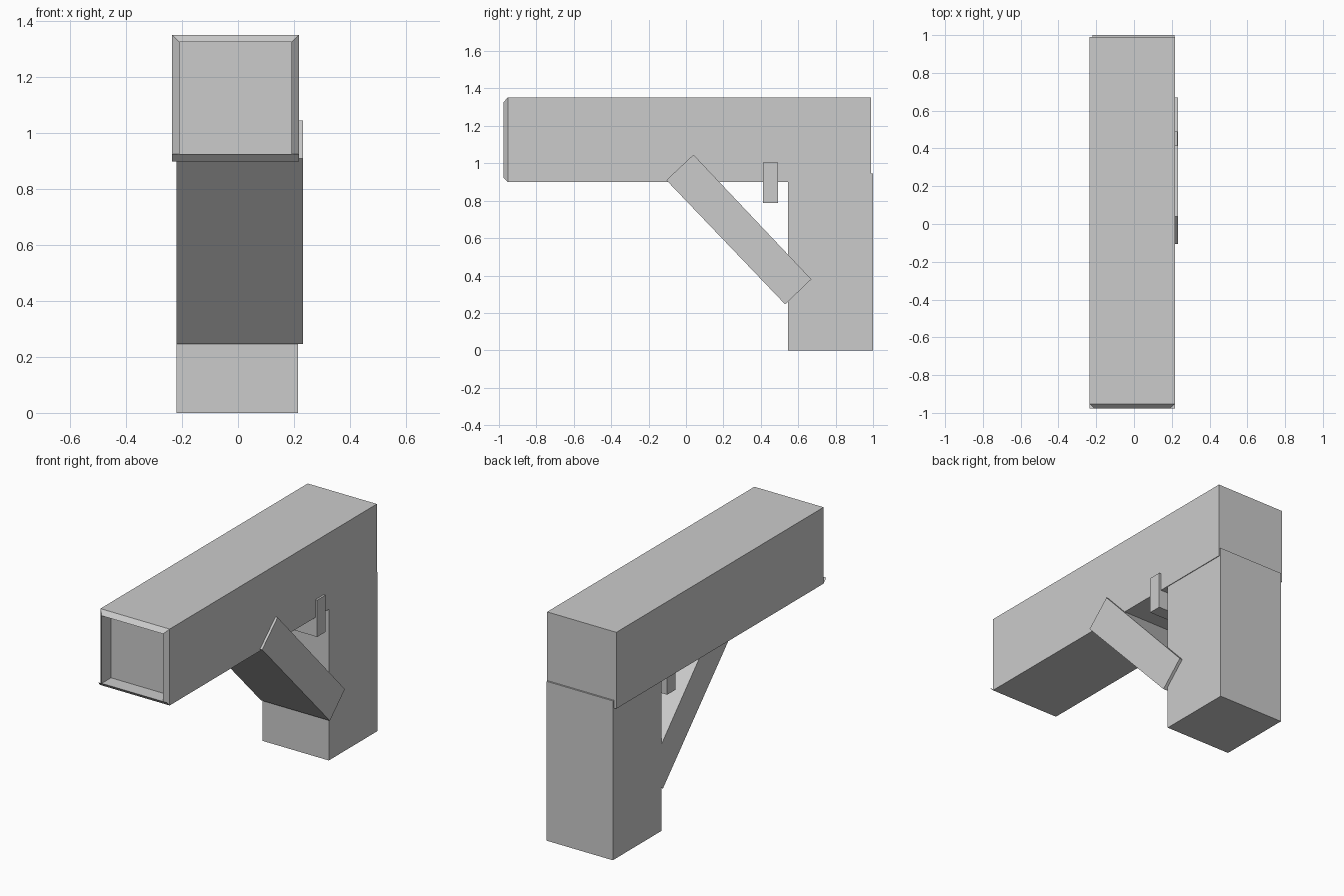
import bpy, bmesh

if "Cube" in bpy.data.objects:
    bpy.data.objects.remove(bpy.data.objects["Cube"])


def finish(name, bm, fix_normals=True):
    if fix_normals:
        bmesh.ops.recalc_face_normals(bm, faces=bm.faces)
    mesh = bpy.data.meshes.new(name)
    bm.to_mesh(mesh)
    bm.free()
    obj = bpy.data.objects.new(name, mesh)
    bpy.context.collection.objects.link(obj)
    return obj


def side_prism(name, profile, x0, x1):
    """Extrude a (y, z) side profile from x0 to x1."""
    bm = bmesh.new()
    face = bm.faces.new([bm.verts.new((x0, y, z)) for y, z in profile])
    ext = bmesh.ops.extrude_face_region(bm, geom=[face])
    moved = [v for v in ext["geom"] if isinstance(v, bmesh.types.BMVert)]
    bmesh.ops.translate(bm, verts=moved, vec=(x1 - x0, 0, 0))
    return finish(name, bm)


def rect(y0, y1, z0, z1):
    return [(y0, z0), (y1, z0), (y1, z1), (y0, z1)]


# Upright post
side_prism("post", rect(0.545, 1.0, 0.0, 0.945), -0.22, 0.214)

# Diagonal brace, running into both beam and post
side_prism("brace", [(-0.105, 0.91), (0.04, 1.046), (0.67, 0.38), (0.53, 0.246)],
           -0.22, 0.232)

# Short peg under the beam
side_prism("peg", rect(0.413, 0.491, 0.787, 1.005), -0.22, 0.23)

# Beam: rectangular rings from the back, over the sloped front rim, into the recess
X0, X1, Z0, Z1 = -0.236, 0.218, 0.899, 1.352
RIM = 0.026
bm = bmesh.new()
rings = []
for y, inset in [(0.99, 0), (-0.952, 0), (-0.977, RIM), (-0.89, RIM)]:
    a, b, c, d = X0 + inset, X1 - inset, Z0 + inset, Z1 - inset
    rings.append([bm.verts.new((x, y, z)) for x, z in [(a, c), (b, c), (b, d), (a, d)]])
for r, s in zip(rings, rings[1:]):
    for i in range(4):
        j = (i + 1) % 4
        bm.faces.new((r[i], r[j], s[j], s[i]))
bm.faces.new(rings[0])
bm.faces.new(rings[-1])
bmesh.ops.recalc_face_normals(bm, faces=bm.faces)

# The bottom rim strip runs the full beam width instead of being mitred
l, r = rings[1][0], rings[1][1]
tips = [bm.verts.new((x, -0.977, Z0 + RIM)) for x in (X0, X1)]
bm.faces.new((l, tips[0], rings[2][0]))
bm.faces.new((r, rings[2][1], tips[1]))
finish("beam", bm, False)
